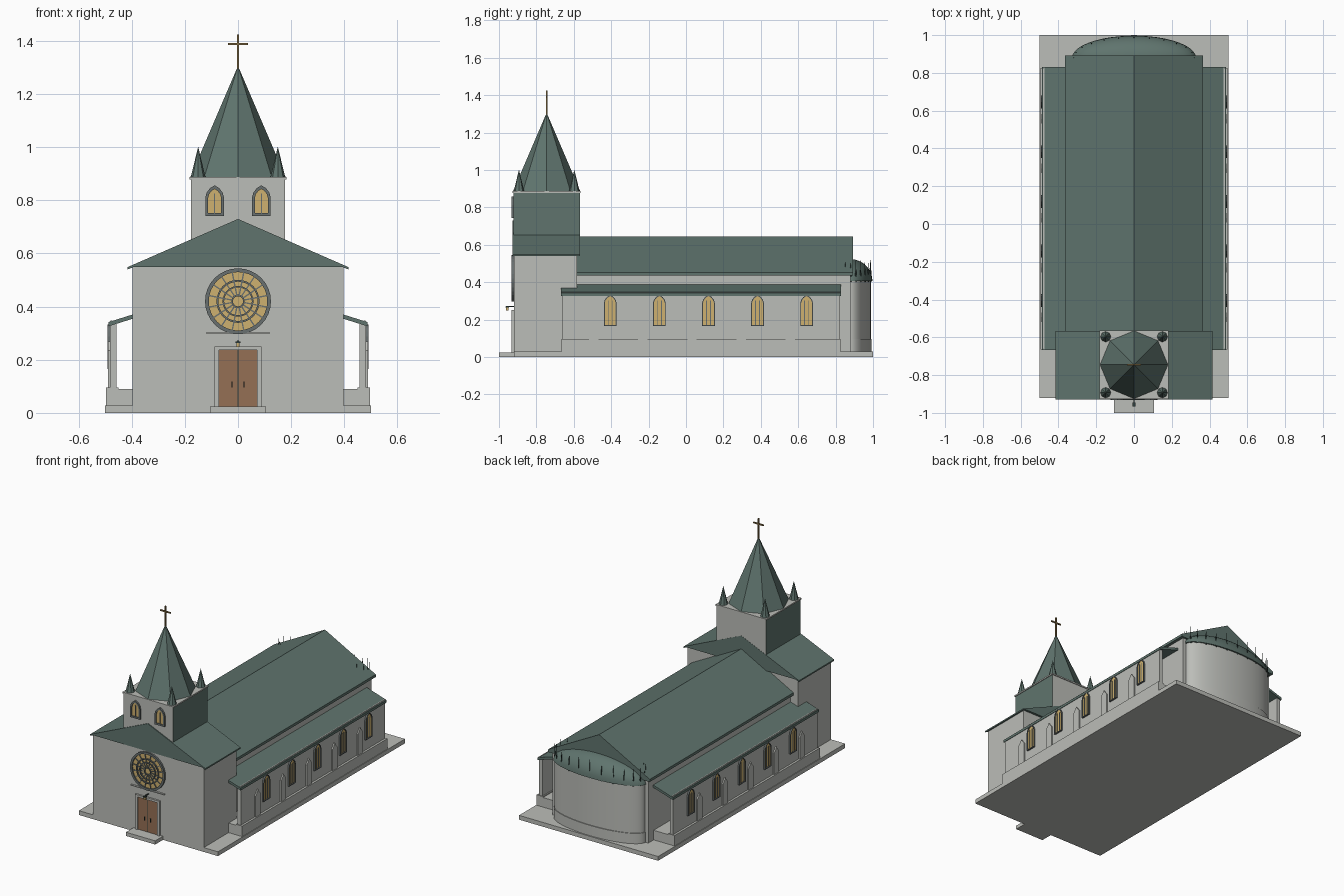
import bpy, bmesh, math
from mathutils import Matrix

if "Cube" in bpy.data.objects:
    bpy.data.objects.remove(bpy.data.objects["Cube"])


def material(name, r, g, b):
    m = bpy.data.materials.new(name)
    m.use_nodes = True
    m.diffuse_color = (r, g, b, 1)
    m.node_tree.nodes["Principled BSDF"].inputs["Base Color"].default_value = (r, g, b, 1)
    return m


STONE = material("pale stone", 0.50, 0.51, 0.48)
GREEN = material("green copper", 0.115, 0.175, 0.155)
TRIM = material("grey trim", 0.14, 0.16, 0.16)
GLASS = material("amber glass", 0.62, 0.44, 0.16)
WOOD = material("brown wood", 0.30, 0.16, 0.09)
BRONZE = material("bronze", 0.24, 0.16, 0.06)
DARK = material("dark iron", 0.03, 0.05, 0.045)

# Wall frames: local (across, up, out) to world
FRONT = Matrix(((1, 0, 0, 0), (0, 0, -1, -0.92), (0, 1, 0, 0), (0, 0, 0, 1)))


def side_wall(s):
    return Matrix(((0, 0, s, s * 0.482), (1, 0, 0, 0), (0, 1, 0, 0), (0, 0, 0, 1)))


def finish(name, bm, mat, frame=None):
    if frame:
        bm.transform(frame)
    bmesh.ops.recalc_face_normals(bm, faces=bm.faces[:])
    me = bpy.data.meshes.new(name)
    bm.to_mesh(me)
    bm.free()
    me.materials.append(mat)
    ob = bpy.data.objects.new(name, me)
    bpy.context.collection.objects.link(ob)
    return ob


def box(name, x, y, z, mat, frame=None):
    bm = bmesh.new()
    bmesh.ops.create_cube(bm, size=1)
    for v in bm.verts:
        v.co = [r[0] if c < 0 else r[1] for c, r in zip(v.co, (x, y, z))]
    return finish(name, bm, mat, frame)


def prism(name, pts, d, mat, frame=None):
    """Extrude a 2D outline between two depths."""
    bm = bmesh.new()
    a, b = ([bm.verts.new((u, v, w)) for u, v in pts] for w in d)
    bm.faces.new(a)
    bm.faces.new(b)
    for i in range(len(pts)):
        bm.faces.new((a[i - 1], a[i], b[i], b[i - 1]))
    return finish(name, bm, mat, frame)


def ring(name, outer, inner, d, mat, frame):
    """Frame between two outlines, extruded outward."""
    bm = bmesh.new()
    loops = [[bm.verts.new((u, v, w)) for u, v in p] for p, w in
             ((outer, d[0]), (outer, d[1]), (inner, d[1]), (inner, d[0]))]
    for k in range(4):
        a, b = loops[k - 1], loops[k]
        for i in range(len(a)):
            bm.faces.new((a[i - 1], a[i], b[i], b[i - 1]))
    return finish(name, bm, mat, frame)


def cone(name, x, y, z, r, h, n, mat):
    bm = bmesh.new()
    bmesh.ops.create_cone(bm, cap_ends=True, segments=n, radius1=r, radius2=0, depth=h)
    return finish(name, bm, mat, Matrix.Translation((x, y, z + h / 2)))


def circle(r, cx=0, cy=0, n=32, ry=None):
    return [(cx + r * math.cos(t), cy + (ry or r) * math.sin(t))
            for t in (2 * math.pi * i / n for i in range(n))]


def arch(c, w, z0, z1):
    """Pointed arch outline."""
    s = z1 - w * 1.3
    right = [(c + w * k, s + (z1 - s) * h) for k, h in ((1, 0), (0.85, 0.4), (0.5, 0.75))]
    left = [(2 * c - u, v) for u, v in reversed(right)]
    return [(c - w, z0), (c + w, z0)] + right + [(c, z1)] + left


def window(name, c, w, z0, z1, t, bars, frame):
    inner = arch(c, w - t, z0 + t, z1 - t * 1.3)
    ring(name + "_frame", arch(c, w, z0, z1), inner, (-0.002, 0.010), TRIM, frame)
    prism(name + "_glass", inner, (-0.002, 0.004), GLASS, frame)
    for b in bars:
        box(name + "_mullion", (c + b - 0.002, c + b + 0.002), (z0 + t, z1 - w * 0.9),
            (0, 0.007), TRIM, frame)


# Ground slab and entrance step
box("ground_slab", (-0.5, 0.5), (-0.92, 1), (0, 0.028), STONE)
box("entrance_step", (-0.105, 0.105), (-1, -0.915), (0, 0.024), STONE)

# Entrance block with its gable roof
along_y = Matrix(((1, 0, 0, 0), (0, 0, 1, 0), (0, 1, 0, 0), (0, 0, 0, 1)))
box("entrance_block", (-0.398, 0.398), (-0.92, -0.582), (0.02, 0.55), STONE)
prism("entrance_roof", [(-0.415, 0.54), (-0.39, 0.55), (0.39, 0.55), (0.415, 0.54),
      (0.415, 0.549), (0, 0.73), (-0.415, 0.549)], (-0.928, -0.567), GREEN, along_y)

# Nave
box("nave_walls", (-0.345, 0.345), (-0.6, 0.88), (0.02, 0.45), STONE)
prism("nave_roof", [(-0.365, 0.435), (0.365, 0.435), (0.365, 0.452), (0, 0.645),
      (-0.365, 0.452)], (-0.59, 0.893), GREEN, along_y)

# Rounded apse with half dome and a ring of finials
wall = prism("apse_wall", circle(0.32, 0, 0.88, 64, 0.108), (0.02, 0.41), STONE)
plinth = prism("apse_plinth", circle(0.325, 0, 0.88, 64, 0.113), (0.02, 0.095), STONE)
bm = bmesh.new()
bmesh.ops.create_uvsphere(bm, u_segments=48, v_segments=16, radius=1)
bmesh.ops.bisect_plane(bm, geom=bm.verts[:] + bm.edges[:] + bm.faces[:],
                       plane_co=(0, 0, 0), plane_no=(0, 0, -1), clear_outer=True)
bmesh.ops.holes_fill(bm, edges=bm.edges[:])
dome = finish("apse_roof", bm, GREEN,
              Matrix.Translation((0, 0.88, 0.405)) @ Matrix.Diagonal((0.328, 0.117, 0.118, 1)))
for ob in (wall, plinth, dome):
    bpy.ops.object.select_all(action="DESELECT")
    ob.select_set(True)
    bpy.context.view_layer.objects.active = ob
    bpy.ops.object.shade_smooth_by_angle(angle=math.radians(35))
for x, y in circle(0.318, 0, 0.88, 24, 0.108):
    cone("apse_finial", x, y, 0.40, 0.005, 0.123, 6, DARK)

# Side aisles: open passage, outer wall, lean-to roof, windows and buttresses
for s, tag in ((1, "left"), (-1, "right")):
    frame = side_wall(s)

    def span(a, b):
        return sorted((s * a, s * b))

    box(tag + "_aisle_floor", span(0.34, 0.45), (-0.665, 0.825), (0.02, 0.09), STONE)
    box(tag + "_aisle_plinth", span(0.45, 0.496), (-0.665, 0.825), (0.02, 0.096), STONE)
    box(tag + "_aisle_wall", span(0.458, 0.482), (-0.66, 0.82), (0.09, 0.345), STONE)
    prism(tag + "_aisle_roof", [(s * u, v) for u, v in ((0.34, 0.372), (0.487, 0.326),
          (0.487, 0.342), (0.34, 0.388))], (-0.668, 0.83), GREEN, along_y)
    box(tag + "_gutter", span(0.474, 0.480), (-0.665, 0.828), (0.34, 0.348), STONE)
    for i in range(5):
        y = -0.405 + i * 0.2625
        window(tag + "_aisle_window", y, 0.034, 0.165, 0.332, 0.005, (-0.011, 0.011), frame)
        b = y - 0.088
        box(tag + "_buttress", (b - 0.025, b + 0.025), (0.09, 0.235), (-0.002, 0.008), STONE, frame)
        prism(tag + "_buttress_cap", [(b - 0.025, 0.235), (b + 0.025, 0.235), (b + 0.012, 0.25),
              (b, 0.268), (b - 0.012, 0.25)], (-0.002, 0.008), STONE, frame)

# Tower: stone front and back, copper-clad flanks
tower = box("tower", (-0.177, 0.177), (-0.922, -0.568), (0.54, 0.884), STONE)
tower.data.materials.append(GREEN)
for f in tower.data.polygons:
    f.material_index = int(abs(f.normal.x) > 0.5)
box("tower_cornice", (-0.182, 0.182), (-0.927, -0.563), (0.878, 0.887), STONE)
cone("spire", 0, -0.745, 0.886, 0.18, 0.42, 8, GREEN)
for x in (-0.15, 0.15):
    for y in (-0.893, -0.597):
        cone("pinnacle", x, y, 0.886, 0.028, 0.116, 8, GREEN)
for c in (-0.088, 0.088):
    window("tower_window", c, 0.035, 0.742, 0.857, 0.011, (0,), FRONT @ Matrix.Translation((0, 0, 0.002)))

# Cross
box("cross_post", (-0.004, 0.004), (-0.749, -0.741), (1.29, 1.425), BRONZE)
box("cross_arm", (-0.037, 0.037), (-0.749, -0.741), (1.385, 1.393), BRONZE)

# Rose window
rose = FRONT @ Matrix.Translation((0, 0.42, 0))
prism("rose_glass", circle(0.118), (-0.002, 0.004), GLASS, rose)
for r, t in ((0.124, 0.014), (0.081, 0.007), (0.058, 0.006), (0.025, 0.006)):
    ring("rose_ring", circle(r), circle(r - t), (-0.002, 0.012), TRIM, rose)
for i in range(16):
    box("rose_spoke", (0.022, 0.115), (-0.0025, 0.0025), (0, 0.009), TRIM,
        rose @ Matrix.Rotation((i + 0.5) * math.pi / 8, 4, "Z"))
box("rose_ledge", (-0.12, 0.12), (0.298, 0.303), (-0.002, 0.012), STONE, FRONT)

# Door, surround, handles and lamp
box("door", (-0.071, 0.071), (0.024, 0.236), (-0.002, 0.005), WOOD, FRONT)
box("door_lintel", (-0.088, 0.088), (0.236, 0.25), (-0.002, 0.012), STONE, FRONT)
box("door_seam", (-0.001, 0.001), (0.024, 0.236), (0, 0.006), DARK, FRONT)
for s in (-1, 1):
    box("door_jamb", sorted((s * 0.071, s * 0.088)), (0.024, 0.236), (-0.002, 0.012), STONE, FRONT)
    box("door_handle", (s * 0.022 - 0.002, s * 0.022 + 0.002), (0.095, 0.118), (0, 0.012), DARK, FRONT)
box("lamp_arm", (-0.003, 0.003), (0.268, 0.273), (0, 0.042), DARK, FRONT)
box("lamp_cap", (-0.009, 0.009), (0.264, 0.269), (0.026, 0.046), DARK, FRONT)
box("lamp", (-0.006, 0.006), (0.248, 0.264), (0.029, 0.043), GLASS, FRONT)
